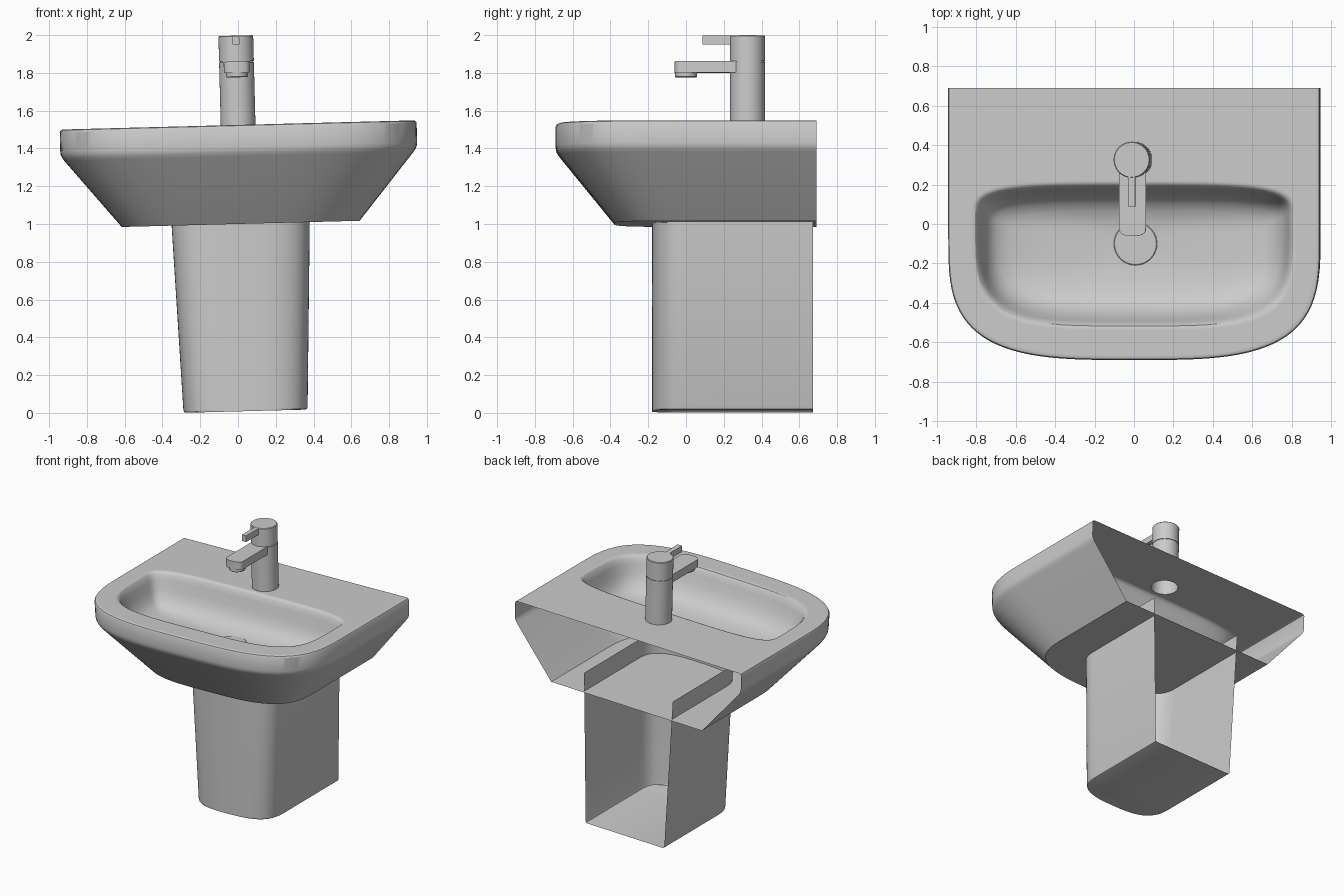
import bpy, bmesh, math
from mathutils import Matrix

if "Cube" in bpy.data.objects:
    bpy.data.objects.remove(bpy.data.objects["Cube"])

# The whole fixture leans slightly sideways
LEAN = Matrix.Translation((0.04, 0, 0.009)) @ Matrix.Rotation(-0.026, 4, 'Y')


def spow(v, p):
    return math.copysign(abs(v) ** p, v)


def u_outline(a, y_front, y0, y_back, n, z, segs=48):
    """Open U: straight sides from the back wall, superellipse front."""
    pts = [(a, y_back, z)]
    for i in range(segs + 1):
        t = math.pi * i / segs
        pts.append((a * spow(math.cos(t), 2 / n),
                    y0 - (y0 - y_front) * abs(math.sin(t)) ** (2 / n), z))
    return pts + [(-a, y_back, z)]


def loop_outline(a, y_back, y_front, yc, n, z, segs=80):
    """Closed superellipse with different front and back depths."""
    pts = []
    for i in range(segs):
        t = 2 * math.pi * (i + 0.5) / segs
        s = math.sin(t)
        b = y_back - yc if s > 0 else yc - y_front
        pts.append((a * spow(math.cos(t), 2 / n), yc + b * spow(s, 2 / n), z))
    return pts


def circle(r, y, z, segs=40):
    return [(r * math.cos(2 * math.pi * i / segs),
             y + r * math.sin(2 * math.pi * i / segs), z) for i in range(segs)]


def loft(bm, rings, closed=True):
    vs = [[bm.verts.new(p) for p in r] for r in rings]
    n = len(vs[0])
    for r0, r1 in zip(vs, vs[1:]):
        for i in range(n if closed else n - 1):
            j = (i + 1) % n
            bm.faces.new((r0[i], r0[j], r1[j], r1[i]))
    return vs


def edge_loop(bm, verts):
    out = []
    for a, b in zip(verts, verts[1:] + verts[:1]):
        out.append(bm.edges.get((a, b)) or bm.edges.new((a, b)))
    return out


def finish(bm, name):
    bmesh.ops.recalc_face_normals(bm, faces=bm.faces[:])
    me = bpy.data.meshes.new(name)
    bm.to_mesh(me)
    bm.free()
    me.transform(LEAN)
    ob = bpy.data.objects.new(name, me)
    bpy.context.collection.objects.link(ob)
    bpy.ops.object.select_all(action='DESELECT')
    ob.select_set(True)
    bpy.context.view_layer.objects.active = ob
    bpy.ops.object.shade_smooth_by_angle(angle=math.radians(30))
    return ob


def solid(name, rings, bottom=True, top=True):
    bm = bmesh.new()
    vs = loft(bm, rings)
    if bottom:
        bm.faces.new(vs[0])
    if top:
        bm.faces.new(vs[-1])
    return finish(bm, name)


TOP, FAUCET_Y, FAUCET_R = 1.516, 0.326, 0.092

# Basin: outer shell open at the wall, deck with tap hole, and bowl
bm = bmesh.new()
shell = [(.920, -.668, TOP), (.930, -.677, TOP), (.940, -.686, TOP - .004),
         (.945, -.691, TOP - .014), (.945, -.691, 1.400), (.943, -.689, 1.383),
         (.937, -.683, 1.368), (.925, -.671, 1.350), (.630, -.380, .992)]
outer = loft(bm, [u_outline(a, yf, -.05 + .1 * (TOP - z) / .524, .69, 3.4, z)
                  for a, yf, z in shell], closed=False)
bm.faces.new(outer[-1])
bowl = [(.830, .222, -.540, .02, 0), (.820, .212, -.530, .02, 0),
        (.808, .202, -.518, .02, .004), (.796, .190, -.507, .02, .018),
        (.784, .178, -.494, .02, .055), (.768, .160, -.472, .01, .120),
        (.745, .138, -.440, .00, .180), (.705, .105, -.398, -.02, .222),
        (.640, .065, -.345, -.05, .245), (.500, .030, -.275, -.08, .258),
        (.300, .000, -.220, -.10, .266), (.120, -.05, -.150, -.10, .270)]
inner = loft(bm, [loop_outline(a, yb, yf, yc, 4, TOP - d)
                  for a, yb, yf, yc, d in bowl])
bm.faces.new(inner[-1])
hole = [bm.verts.new(p) for p in circle(FAUCET_R, FAUCET_Y, TOP)]
edges = edge_loop(bm, outer[0]) + edge_loop(bm, inner[0]) + edge_loop(bm, hole)
bmesh.ops.triangle_fill(bm, edges=edges, use_beauty=True, normal=(0, 0, 1))
# narrow deck strips beside the rounded side edges
finish(bm, "basin")

# Drain disc in the bowl floor
solid("drain", [circle(.11, -.10, TOP - .275), circle(.11, -.10, TOP - .264),
                circle(.106, -.10, TOP - .261)])

# Pedestal: thin shell open at the wall, reaching up into the basin
bm = bmesh.new()
legs = loft(bm, [u_outline(a, -.18, .04, .672, 3.0, z)
                 for a, z in ((.316, 0), (.325, .004), (.329, .014), (.371, 1.13))],
            closed=False)
bm.faces.new(legs[0])
finish(bm, "pedestal")

# Faucet body with a fine groove under the turning cap
body = [(FAUCET_R, TOP), (FAUCET_R, 1.848), (.087, 1.848), (.087, 1.853),
        (FAUCET_R, 1.853), (FAUCET_R, 1.985), (.088, 1.989)]
solid("faucet_body", [circle(r, FAUCET_Y, z) for r, z in body], bottom=False)


def spout_outline(z):
    return u_outline(.068, -.062, -.02, .27, 2.6, z, 20)


# Spout, its outlet and the lever
solid("spout", [spout_outline(1.793), spout_outline(1.852)])
solid("outlet", [circle(.054, .0, 1.768, 32), circle(.058, .0, 1.772, 32),
                 circle(.058, .0, 1.80, 32)])
solid("lever", [[(-.018, .088, z), (.018, .088, z), (.018, .30, z), (-.018, .30, z)]
                for z in (1.942, 1.988)])
